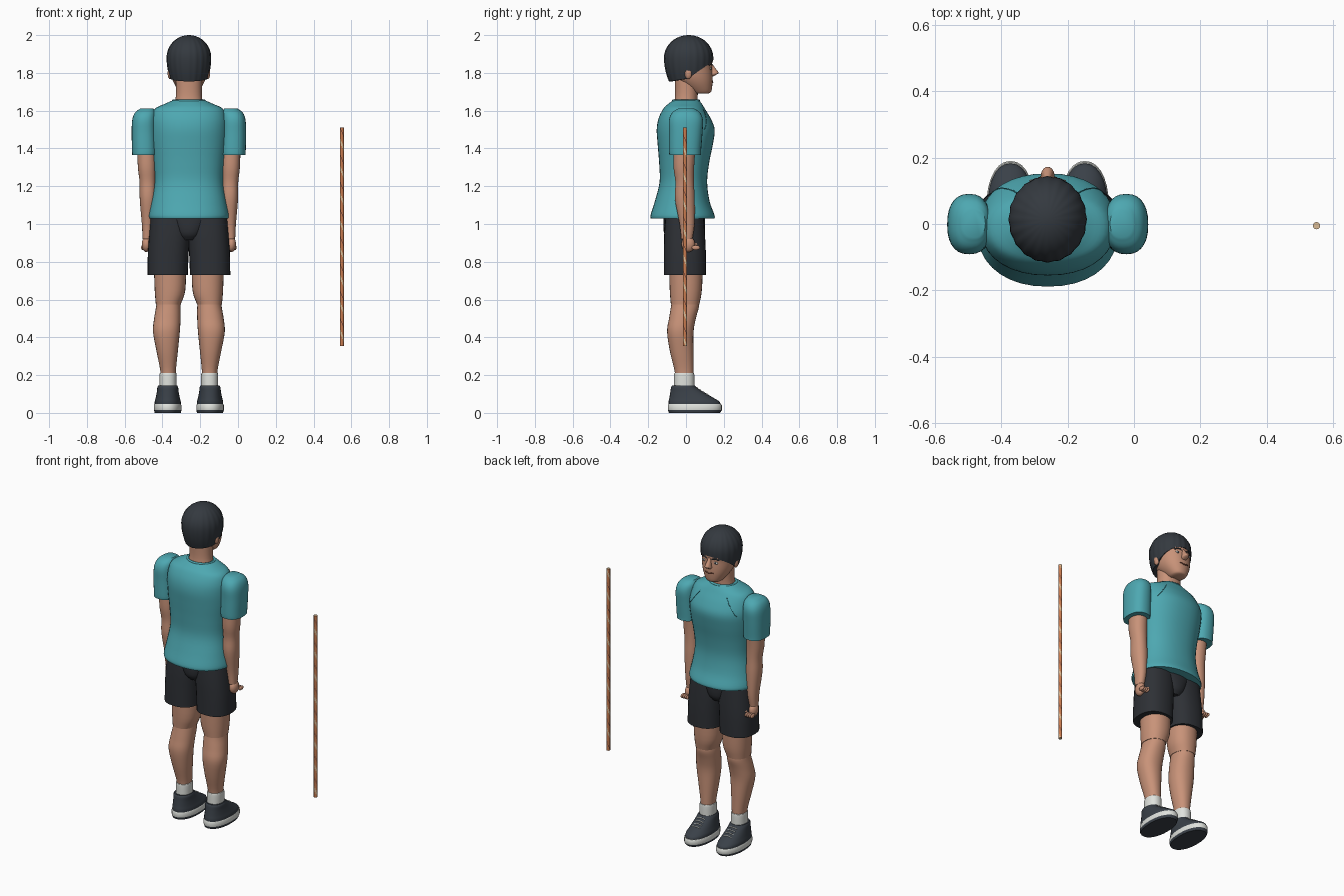
import bpy, bmesh, math
from mathutils import Vector
from mathutils.bvhtree import BVHTree

default = bpy.data.objects.get("Cube")
if default:
    bpy.data.objects.remove(default, do_unlink=True)

BODY_X = -0.26  # the figure stands beside the pole


def material(name, r, g, b):
    mat = bpy.data.materials.new(name)
    mat.use_nodes = True
    mat.diffuse_color = (r, g, b, 1)
    shader = mat.node_tree.nodes["Principled BSDF"]
    shader.inputs["Base Color"].default_value = (r, g, b, 1)
    shader.inputs["Roughness"].default_value = 0.8
    return mat


skin = material("skin", .58, .29, .19)
teal = material("teal cloth", .075, .39, .44)
dark_teal = material("dark teal trim", .03, .19, .22)
hair_dark = material("dark hair", .034, .041, .05)
shorts_black = material("charcoal cloth", .027, .03, .036)
shoe_grey = material("shoe grey", .042, .052, .065)
white = material("off white", .74, .76, .72)
brown = material("brown", .22, .08, .05)
orange = material("orange wood", .58, .2, .08)
pale = material("pale wood", .7, .5, .3)


def make(name, verts, faces, mats, rule=None):
    mesh = bpy.data.meshes.new(name)
    mesh.from_pydata(verts, [], faces)
    for mat in mats:
        mesh.materials.append(mat)
    if rule:
        for poly in mesh.polygons:
            poly.material_index = rule(poly)
    mesh.shade_smooth()
    mesh.set_sharp_from_angle(angle=math.radians(45))
    obj = bpy.data.objects.new(name, mesh)
    bpy.context.collection.objects.link(obj)
    return obj


def skin_rows(rows, seg):
    """Faces for stacked rings, closed at both ends."""
    faces = []
    for i in range(rows - 1):
        for j in range(seg):
            k = (j + 1) % seg
            faces.append((i * seg + j, i * seg + k, (i + 1) * seg + k, (i + 1) * seg + j))
    faces.append(tuple(reversed(range(seg))))
    faces.append(tuple(range((rows - 1) * seg, rows * seg)))
    return faces


def spline_rings(rings, steps):
    """Smooth in-between rings that pass through the given ones."""
    pts = [Vector(r) for r in rings]
    pts = [2 * pts[0] - pts[1]] + pts + [2 * pts[-1] - pts[-2]]
    out = []
    for a, b, c, d in zip(pts, pts[1:], pts[2:], pts[3:]):
        for s in range(steps):
            t = s / steps
            out.append(b + (c - a) * (t / 2) + (2 * a - 5 * b + 4 * c - d) * (t * t / 2)
                       + (3 * b - a - 3 * c + d) * (t ** 3 / 2))
    return out + [pts[-2]]


def loft(name, rings, mats, side=0, steps=4, seg=28, power=2.2, rule=None, middle=BODY_X):
    """Each ring is height, sideways offset, half width, back y, front y."""
    rows = spline_rings(rings, steps)
    verts = []
    for z, dx, rx, back, front in rows:
        for j in range(seg):
            a = math.tau * j / seg
            c, s = (math.copysign(abs(v) ** (2 / power), v) for v in (math.cos(a), math.sin(a)))
            verts.append((middle + side * dx + rx * c, (front + back) / 2 + s * (front - back) / 2, z))
    return make(name, verts, skin_rows(len(rows), seg), mats, rule)


def blob(name, loc, radii, mat):
    bm = bmesh.new()
    bmesh.ops.create_uvsphere(bm, u_segments=14, v_segments=8, radius=1)
    verts = [tuple(c * r + o for c, r, o in zip(v.co, radii, loc)) for v in bm.verts]
    faces = [[v.index for v in f.verts] for f in bm.faces]
    bm.free()
    return make(name, verts, faces, [mat])


def tube(name, points, radius, mat, cyclic=False):
    curve = bpy.data.curves.new(name, "CURVE")
    curve.dimensions = "3D"
    curve.bevel_depth = radius
    curve.bevel_resolution = 2
    curve.use_fill_caps = True
    line = curve.splines.new("POLY")
    line.points.add(len(points) - 1)
    for p, co in zip(line.points, points):
        p.co = (*co, 1)
    line.use_cyclic_u = cyclic
    curve.materials.append(mat)
    obj = bpy.data.objects.new(name, curve)
    bpy.context.collection.objects.link(obj)


def project(obj, points, axis):
    """Drop points on a surface from the front (axis 1) or from above (axis 2)."""
    mesh = obj.data
    tree = BVHTree.FromPolygons([v.co for v in mesh.vertices], [tuple(p.vertices) for p in mesh.polygons])
    way = Vector((0, -(axis == 1), -(axis == 2)))
    hits = [tree.ray_cast(Vector(p) - way * 3, way)[0] for p in points]
    return [h for h in hits if h]


def between(a, b, count=7):
    return [Vector(a).lerp(Vector(b), i / (count - 1)) for i in range(count)]


# Shirt
shirt = loft("shirt", [
    (1.03, 0, .21, -.187, .152), (1.05, 0, .212, -.187, .15), (1.12, 0, .198, -.165, .125),
    (1.22, 0, .182, -.14, .112), (1.32, 0, .188, -.142, .122), (1.42, 0, .2, -.15, .142),
    (1.5, 0, .205, -.155, .152), (1.56, 0, .2, -.145, .13), (1.61, 0, .18, -.12, .1),
    (1.635, 0, .13, -.095, .085), (1.655, 0, .085, -.068, .07)], [teal], seg=36)
collar = [(BODY_X + .083 * math.cos(math.tau * i / 32), .068 * math.sin(math.tau * i / 32), 1.652)
          for i in range(32)]
tube("collar", collar, .007, teal, cyclic=True)

# Head and neck
loft("neck", [(1.62, 0, .078, -.067, .062), (1.68, 0, .069, -.058, .062), (1.78, 0, .07, -.06, .07)], [skin])
head = loft("head", [
    (1.69, 0, .036, .045, .115), (1.70, 0, .05, .025, .133), (1.74, 0, .076, -.03, .14),
    (1.78, 0, .092, -.07, .141), (1.83, 0, .1, -.09, .138), (1.88, 0, .105, -.1, .135),
    (1.96, 0, .06, -.05, .09)], [skin])
loft("nose", [
    (1.782, 0, .014, .12, .145), (1.793, 0, .021, .12, .165), (1.803, 0, .018, .12, .172),
    (1.83, 0, .012, .12, .152), (1.85, 0, .009, .12, .138)], [skin], seg=14)
mouth = [(BODY_X + .028 * u / 4, 0, 1.753 - .003 * math.cos(u)) for u in range(-4, 5)]
tube("mouth", project(head, mouth, 1), .004, brown)

# Hair cap with soft radial grooves and a rising front hairline
hair_seg, hair_rows, crown = 80, 16, 2.0
hair_verts = []
for row in range(-1, hair_rows):
    t = .98 * max(row, 0) / (hair_rows - 1)
    for j in range(hair_seg):
        a = math.tau * j / hair_seg
        s = math.sin(a)
        low = 1.77 + .015 * min(s, 0) + .09 * max(s, 0)
        z = low + (crown - low) * math.sin(t * math.pi / 2)
        if z > 1.88:
            size = math.sqrt(max(0, 1 - ((z - 1.88) / .12) ** 2))
        else:
            size = 1 - .2 * ((1.88 - z) / .125) ** 2
        size *= (1 + .012 * math.cos(20 * a)) * (.85 if row < 0 else 1)
        hair_verts.append((BODY_X + .117 * size * math.cos(a), .014 + .129 * size * s, z))
make("hair", hair_verts, skin_rows(hair_rows + 1, hair_seg), [hair_dark])


def sole_colour(poly):
    return 1 if poly.center.z > .015 else 0


for side, label in ((-1, "right"), (1, "left")):
    def at(dx):
        return BODY_X + side * dx

    # Face details
    eye = project(head, [(at(.04), 0, 1.823)], 1)[0]
    blob(label + "_eye", eye, (.016, .004, .007), white)
    blob(label + "_iris", eye + Vector((0, .002, 0)), (.006, .004, .006), hair_dark)
    brow = [(at(.018 + .008 * i), 0, 1.842 + .006 * math.sin(i * .7)) for i in range(6)]
    tube(label + "_brow", project(head, brow, 1), .004, hair_dark)
    blob(label + "_ear", (at(.1), .012, 1.797), (.013, .02, .03), skin)

    # Sleeves and chest seams
    loft(label + "_sleeve", [
        (1.365, .235, .065, -.088, .079), (1.39, .235, .066, -.09, .08), (1.48, .237, .066, -.09, .087),
        (1.55, .236, .064, -.09, .09), (1.59, .23, .055, -.073, .074), (1.612, .222, .034, -.04, .043)],
        [teal], side, power=2.4)
    seam = between((at(.09), 0, 1.605), (at(.165), 0, 1.5))
    tube(label + "_seam", project(shirt, seam, 1), .002, dark_teal)

    # Arms and loosely closed hands
    loft(label + "_arm", [
        (1.4, .224, .049, -.065, .05), (1.3, .222, .048, -.066, .043), (1.22, .218, .043, -.056, .042),
        (1.13, .217, .043, -.058, .046), (1.0, .218, .031, -.034, .045), (.92, .222, .023, -.025, .034)],
        [skin], side)
    blob(label + "_palm", (at(.225), .012, .893), (.025, .036, .042), skin)
    for i in range(4):
        blob(f"{label}_finger_{i}", (at(.206 + .013 * i), .052, .875), (.008, .022, .013), skin)
    blob(label + "_thumb", (at(.198), .035, .893), (.009, .026, .011), skin)

    # Shorts
    loft(label + "_shorts_leg", [
        (.73, .112, .107, -.117, .106), (.75, .112, .107, -.117, .106), (.85, .109, .108, -.117, .105),
        (.95, .102, .108, -.115, .1), (1.08, .095, .105, -.105, .09)], [shorts_black], side, power=2.4)

    # Legs
    loft(label + "_thigh", [
        (.8, .1, .086, -.09, .09), (.65, .1, .081, -.086, .084), (.575, .109, .066, -.08, .071)], [skin], side)
    loft(label + "_shin", [
        (.6, .109, .06, -.074, .066), (.56, .109, .065, -.08, .068), (.5, .114, .07, -.09, .052),
        (.43, .119, .071, -.1, .04), (.33, .115, .057, -.086, .039), (.22, .11, .041, -.06, .039),
        (.15, .11, .04, -.058, .039)], [skin], side)

    # Socks and shoes
    loft(label + "_sock", [(.12, .11, .045, -.064, .045), (.2, .11, .045, -.063, .044),
                           (.212, .11, .042, -.06, .041)], [white], side)
    loft(label + "_sole", [
        (0, .112, .069, -.09, .18), (.015, .112, .073, -.096, .19), (.04, .112, .073, -.096, .19),
        (.046, .112, .07, -.093, .186)], [shoe_grey, white], side, steps=1, rule=sole_colour)
    shoe = loft(label + "_shoe", [
        (.04, .112, .07, -.092, .184), (.06, .112, .069, -.092, .177), (.08, .112, .064, -.088, .145),
        (.11, .112, .058, -.083, .095), (.135, .112, .055, -.079, .056), (.146, .112, .05, -.073, .046)],
        [shoe_grey], side)
    for i in range(4):
        y = .058 + .018 * i
        lace = between((at(.085), y, 0), (at(.139), y, 0), 5)
        tube(f"{label}_lace_{i}", project(shoe, lace, 2), .003, white)

# Seat of the shorts
loft("shorts_seat", [(.915, 0, .055, -.09, .075), (.96, 0, .09, -.118, .1), (1.09, 0, .17, -.115, .1)],
     [shorts_black])

# Pole with spiral wood streaks
POLE_SIDES = 12


def streak(poly):
    turn = (poly.index // POLE_SIDES + poly.index) % POLE_SIDES
    return 1 if turn < 2 else 2 if turn == 6 else 0


loft("pole", [(.355, 0, .011, -.016, .006), (1.51, 0, .011, -.016, .006)], [orange, pale, brown],
     steps=96, seg=POLE_SIDES, power=2, rule=streak, middle=.55)
